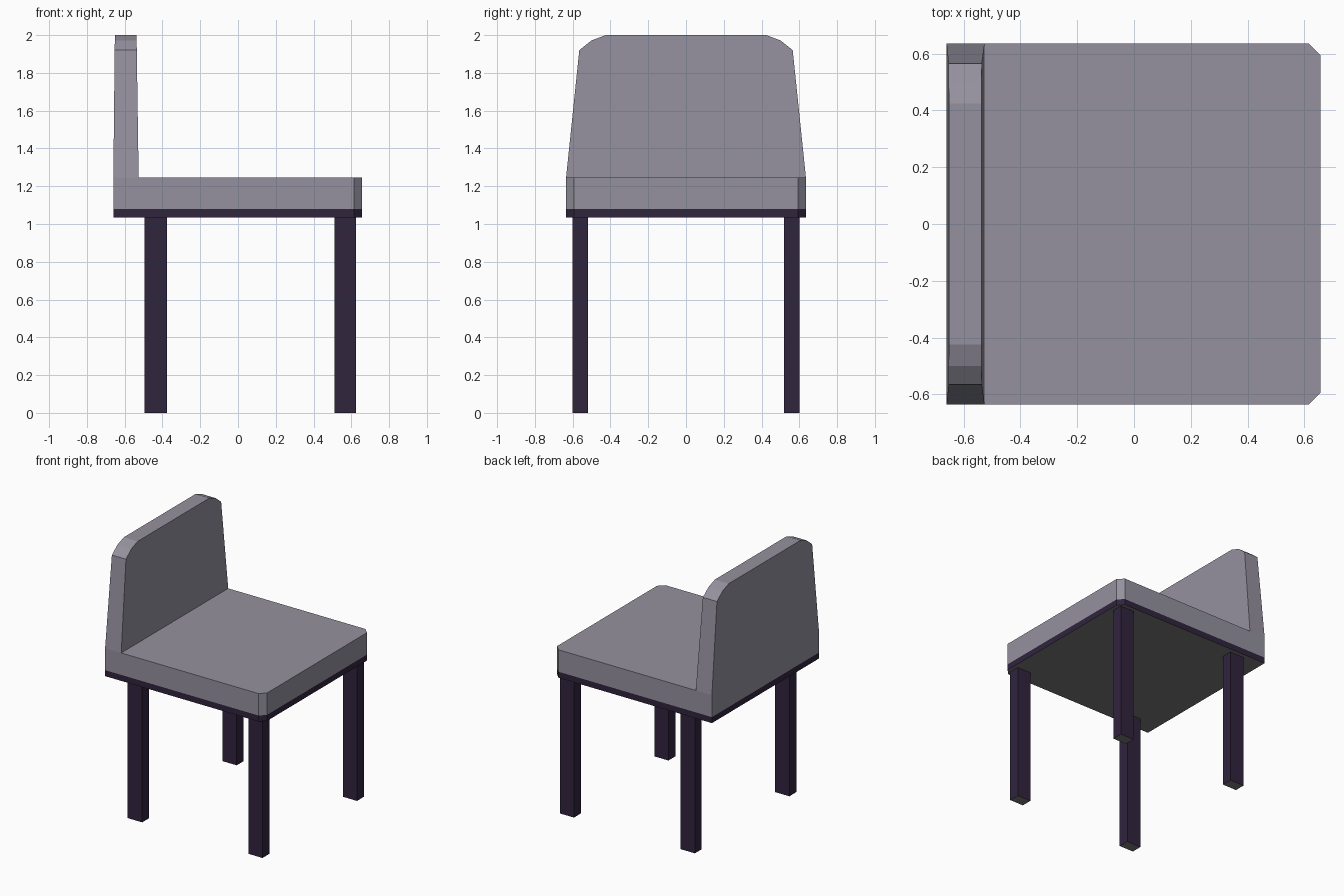
import bpy, bmesh

if "Cube" in bpy.data.objects:
    bpy.data.objects.remove(bpy.data.objects["Cube"])


def material(name, rgb):
    m = bpy.data.materials.new(name)
    m.diffuse_color = (*rgb, 1)
    m.use_nodes = True
    m.node_tree.nodes["Principled BSDF"].inputs["Base Color"].default_value = m.diffuse_color
    return m


fabric = material("grey fabric", (0.30, 0.285, 0.345))
wood = material("dark wood", (0.030, 0.018, 0.048))
under = material("grey underside", (0.19, 0.188, 0.195))


def loft(name, ring_a, ring_b, mats):
    """Closed solid between two matching rings; downward faces take the second material."""
    bm = bmesh.new()
    a = [bm.verts.new(p) for p in ring_a]
    b = [bm.verts.new(p) for p in ring_b]
    n = len(a)
    bm.faces.new(a[::-1])
    bm.faces.new(b)
    for i in range(n):
        j = (i + 1) % n
        bm.faces.new((a[i], a[j], b[j], b[i]))
    bmesh.ops.recalc_face_normals(bm, faces=bm.faces)
    bm.normal_update()
    for f in bm.faces:
        if f.normal.z < -0.9 and len(mats) > 1:
            f.material_index = 1
    me = bpy.data.meshes.new(name)
    bm.to_mesh(me)
    bm.free()
    for m in mats:
        me.materials.append(m)
    ob = bpy.data.objects.new(name, me)
    bpy.context.collection.objects.link(ob)
    return ob


def prism(name, outline, z0, z1, mats):
    return loft(name, [(x, y, z0) for x, y in outline],
                [(x, y, z1) for x, y in outline], mats)


# Seat cushion and frame share an outline with two clipped front corners
outline = [(-0.66, -0.635), (0.615, -0.635), (0.657, -0.593),
           (0.657, 0.593), (0.615, 0.635), (-0.66, 0.635)]
prism("seat", outline, 1.08, 1.245, [fabric])
prism("seat_frame", outline, 1.035, 1.08, [wood, under])

# Backrest: tapered profile with rounded top corners, thinner towards the top
half = [(0.635, 1.245), (0.565, 1.92), (0.50, 1.972), (0.425, 2.0)]
profile = half + [(-y, z) for y, z in reversed(half)]


def lean(x_bottom, x_top):
    return [(x_bottom + (x_top - x_bottom) * (z - 1.245) / 0.755, y, z) for y, z in profile]


loft("backrest", lean(-0.66, -0.652), lean(-0.526, -0.537), [fabric])

# Legs
for end, x0, x1 in (("back", -0.495, -0.375), ("front", 0.51, 0.625)):
    for side, s in (("left", -1), ("right", 1)):
        leg = [(x0, s * 0.52), (x1, s * 0.52), (x1, s * 0.602), (x0, s * 0.602)]
        prism(f"{end}_{side}_leg", leg, 0, 1.035, [wood, under])
